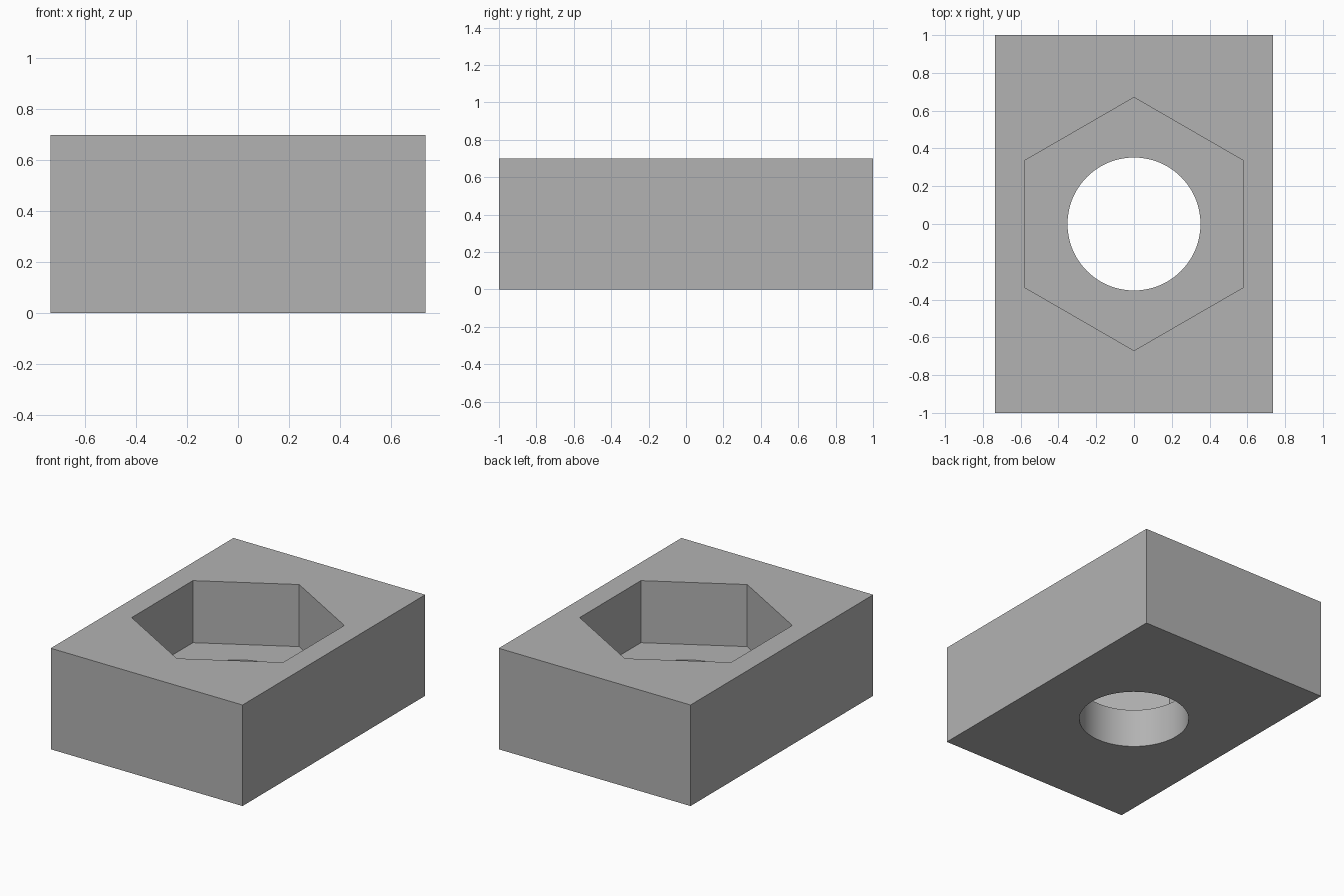
import bpy
import math

WIDTH, LENGTH, HEIGHT = 1.47, 2.0, 0.70
FLOOR = 0.27          # height of the pocket floor
HEX_RADIUS = 0.67     # centre to corner
BORE_RADIUS = 0.352
MARGIN = 0.2          # how far the cutters overshoot the block

default_cube = bpy.data.objects.get("Cube")
if default_cube:
    bpy.data.objects.remove(default_cube, do_unlink=True)

# Material
grey = bpy.data.materials.new("plain_grey")
grey.use_nodes = True
colour = (0.448, 0.448, 0.448, 1.0)
grey.diffuse_color = colour
grey.node_tree.nodes["Principled BSDF"].inputs["Base Color"].default_value = colour


def prism(name, sides, radius, bottom, top):
    """Upright prism with one corner on the y axis."""
    bpy.ops.mesh.primitive_cylinder_add(
        vertices=sides, radius=radius, depth=top - bottom,
        location=(0, 0, (bottom + top) / 2))
    obj = bpy.context.object
    obj.name = name
    obj.data.materials.append(grey)
    obj.hide_render = True
    return obj


# Rectangular block
bpy.ops.mesh.primitive_cube_add(size=1, location=(0, 0, HEIGHT / 2))
block = bpy.context.object
block.name = "nut_block"
block.scale = (WIDTH, LENGTH, HEIGHT)
bpy.ops.object.transform_apply(location=True, rotation=False, scale=True)
block.data.materials.append(grey)

# Hexagonal pocket from above, then a round bore through the floor
cutters = [
    prism("hex_pocket_cutter", 6, HEX_RADIUS, FLOOR, HEIGHT + MARGIN),
    prism("bore_cutter", 96, BORE_RADIUS, -MARGIN, HEIGHT + MARGIN),
]

bpy.ops.object.select_all(action="DESELECT")
block.select_set(True)
bpy.context.view_layer.objects.active = block
for cutter in cutters:
    cut = block.modifiers.new(cutter.name, "BOOLEAN")
    cut.operation = "DIFFERENCE"
    cut.solver = "EXACT"
    cut.object = cutter
    bpy.ops.object.modifier_apply(modifier=cut.name)
    bpy.data.objects.remove(cutter, do_unlink=True)

# Smooth bore wall, crisp edges elsewhere
bpy.ops.object.shade_smooth_by_angle(angle=math.radians(30))
